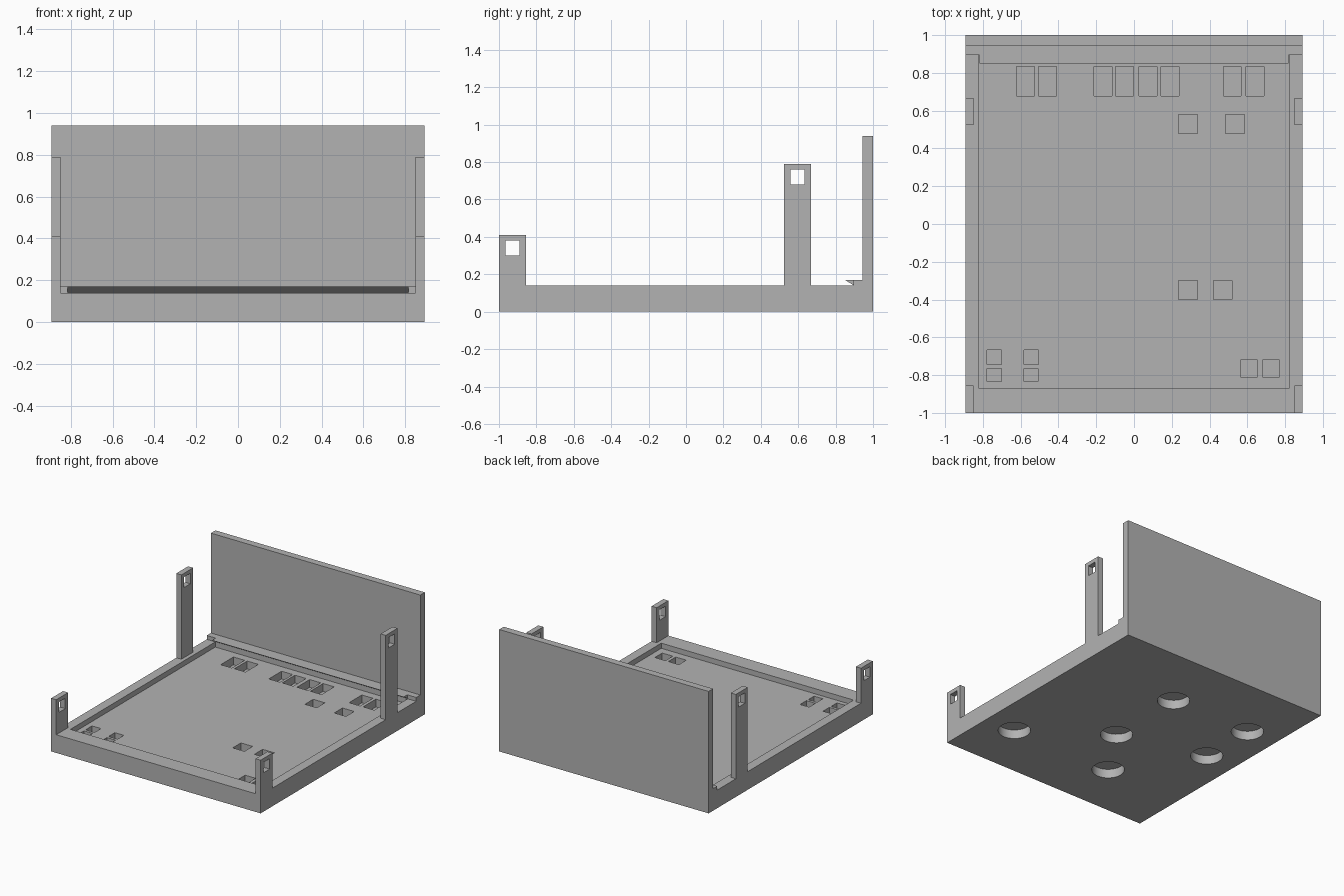
import bpy, bmesh
from mathutils import Matrix, Vector

cube = bpy.data.objects.get("Cube")
if cube:
    bpy.data.objects.remove(cube, do_unlink=True)

grey = bpy.data.materials.new("plain_grey")
grey.use_nodes = True
colour = (0.45, 0.45, 0.45, 1)
grey.diffuse_color = colour
grey.node_tree.nodes["Principled BSDF"].inputs["Base Color"].default_value = colour

W = 0.893        # half width
TOP = 0.14       # base thickness
FLOOR = 0.10     # recessed floor height


def add_box(bm, x, y, z):
    """Box from three (low, high) ranges."""
    size = Vector((x[1] - x[0], y[1] - y[0], z[1] - z[0]))
    mid = Vector((sum(x), sum(y), sum(z))) / 2
    bmesh.ops.create_cube(bm, size=1, matrix=Matrix.LocRotScale(mid, None, size))


def finish(bm, name):
    bmesh.ops.recalc_face_normals(bm, faces=bm.faces)
    mesh = bpy.data.meshes.new(name)
    bm.to_mesh(mesh)
    bm.free()
    mesh.materials.append(grey)
    obj = bpy.data.objects.new(name, mesh)
    bpy.context.collection.objects.link(obj)
    return obj


def box(name, x, y, z):
    bm = bmesh.new()
    add_box(bm, x, y, z)
    return finish(bm, name)


def prism(name, profile, half):
    """Extrude a (y, z) profile across the width."""
    bm = bmesh.new()
    face = bm.faces.new([bm.verts.new((-half, y, z)) for y, z in profile])
    new = bmesh.ops.extrude_face_region(bm, geom=[face], use_keep_orig=True)["geom"]
    verts = [v for v in new if isinstance(v, bmesh.types.BMVert)]
    bmesh.ops.translate(bm, vec=(2 * half, 0, 0), verts=verts)
    return finish(bm, name)


def cut(target, cutter):
    cutter.hide_render = True
    mod = target.modifiers.new("cut", "BOOLEAN")
    mod.operation = "DIFFERENCE"
    mod.solver = "EXACT"
    mod.object = cutter
    bpy.context.view_layer.objects.active = target
    bpy.ops.object.modifier_apply(modifier=mod.name)
    bpy.data.objects.remove(cutter, do_unlink=True)


# Base tray with a shallow recess
base = box("base_tray", (-W, W), (-1, 1), (0, TOP))
cut(base, box("recess_cutter", (-0.82, 0.82), (-0.87, 0.895), (FLOOR, 0.3)))

# Rectangular pockets in the recessed floor: x positions, y, width, length
rows = [
    ((-0.575, -0.458, -0.165, -0.05, 0.075, 0.19, 0.52, 0.64), 0.756, 0.095, 0.155),
    ((0.285, 0.535), 0.53, 0.1, 0.1),
    ((0.285, 0.47), -0.35, 0.1, 0.1),
    ((0.61, 0.725), -0.765, 0.09, 0.09),
    ((-0.74, -0.545), -0.705, 0.077, 0.077),
    ((-0.74, -0.545), -0.8, 0.075, 0.07),
]
bm = bmesh.new()
for xs, y, w, d in rows:
    for x in xs:
        add_box(bm, (x - w / 2, x + w / 2), (y - d / 2, y + d / 2), (0.04, 0.3))
cut(base, finish(bm, "pocket_cutter"))

# Round blind holes in the underside
bm = bmesh.new()
for x, y in [(0.045, 0.49), (-0.64, 0.49), (0.045, -0.14), (-0.64, 0.04), (0.64, -0.56), (-0.23, -0.56)]:
    bmesh.ops.create_cone(bm, cap_ends=True, segments=48, radius1=0.115, radius2=0.115,
                          depth=0.14, matrix=Matrix.Translation((x, y, 0)))
cut(base, finish(bm, "round_hole_cutter"))

# Back wall with a raised step at its foot
prism("back_wall", [(1, TOP), (1, 0.94), (0.945, 0.94), (0.945, 0.17), (0.895, 0.17), (0.895, TOP)], W)

# Undercut lip overhanging the recess
prism("snap_lip", [(0.85, 0.17), (0.895, 0.17), (0.895, 0.142)], 0.817)

# Four upright tabs, each with a square window
for side, sign in (("left", 1), ("right", -1)):
    for place, y, height, low, high in (("front", -0.928, 0.41, 0.3, 0.38), ("rear", 0.596, 0.79, 0.68, 0.76)):
        xs = sorted((sign * 0.85, sign * W))
        tab = box(f"{place}_{side}_tab", xs, (y - 0.072, y + 0.072), (TOP, height))
        cut(tab, box("window_cutter", (-1, 1), (y - 0.037, y + 0.037), (low, high)))

# Flat shading everywhere except the round hole walls
bpy.ops.object.select_all(action="DESELECT")
base.select_set(True)
bpy.context.view_layer.objects.active = base
bpy.ops.object.shade_smooth_by_angle(angle=0.5)
